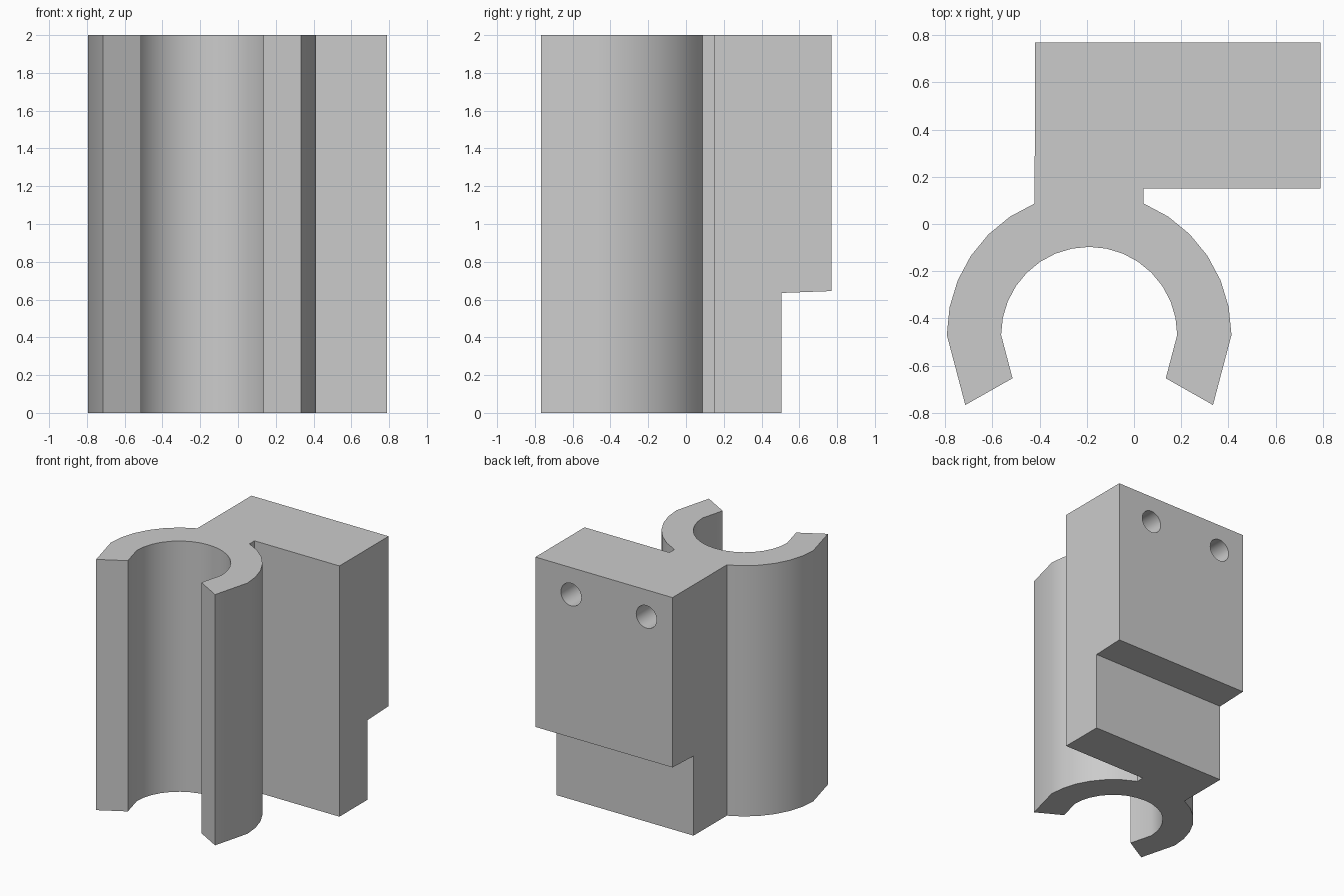
import bpy, bmesh, math
from mathutils import Matrix, Vector

cube = bpy.data.objects.get("Cube")
if cube:
    bpy.data.objects.remove(cube, do_unlink=True)

grey = bpy.data.materials.new("light grey")
grey.use_nodes = True
colour = (0.6, 0.6, 0.6, 1)
grey.diffuse_color = colour
grey.node_tree.nodes["Principled BSDF"].inputs["Base Color"].default_value = colour


def prism(name, points, vector):
    """Extrude a closed outline of 3D points along a vector."""
    bm = bmesh.new()
    face = bm.faces.new([bm.verts.new(p) for p in points])
    result = bmesh.ops.extrude_face_region(bm, geom=[face], use_keep_orig=True)
    moved = [v for v in result["geom"] if isinstance(v, bmesh.types.BMVert)]
    bmesh.ops.translate(bm, verts=moved, vec=Vector(vector))
    bmesh.ops.recalc_face_normals(bm, faces=bm.faces)
    return finish(name, bm)


def finish(name, bm):
    mesh = bpy.data.meshes.new(name)
    bm.to_mesh(mesh)
    bm.free()
    mesh.materials.append(grey)
    obj = bpy.data.objects.new(name, mesh)
    bpy.context.collection.objects.link(obj)
    return obj


def cut(target, cutter):
    cutter.hide_render = True
    mod = target.modifiers.new(cutter.name, "BOOLEAN")
    mod.operation = "DIFFERENCE"
    mod.solver = "EXACT"
    mod.object = cutter
    bpy.context.view_layer.objects.active = target
    bpy.ops.object.modifier_apply(modifier=mod.name)
    bpy.data.objects.remove(cutter, do_unlink=True)


HEIGHT = 2
CX, CY = -0.19, -0.47
OUTER, INNER = 0.603, 0.373
STEP = 11.25
LIP = 29.5


def ring(radius, degrees):
    a = math.radians(degrees)
    return (CX + radius * math.cos(a), CY + radius * math.sin(a), 0)


# Clip ring with flat lips, joined by a neck to the mounting block
outline = [ring(OUTER, -LIP)]
outline += [ring(OUTER, i * STEP) for i in range(7)]
outline += [(0.04, 0.15, 0), (0.79, 0.15, 0), (0.79, 0.77, 0), (-0.42, 0.77, 0)]
outline += [ring(OUTER, i * STEP) for i in range(10, 17)]
outline += [ring(OUTER, 180 + LIP), ring(INNER, 180 + LIP)]
outline += [ring(INNER, i * STEP) for i in range(16, -1, -1)]
outline += [ring(INNER, -LIP)]
bracket = prism("clip_bracket", outline, (0, 0, HEIGHT))

# Step across the lower back, with a slightly sloping ledge
step = [(-1, 0.505, -0.1), (-1, 0.505, 0.635), (-1, 0.77, 0.645),
        (-1, 0.9, 0.65), (-1, 0.9, -0.1)]
cut(bracket, prism("back_step_cutter", step, (2, 0, 0)))

# Two blind screw holes in the upper back
DEPTH = 0.4
for x in (CX, 0.475):
    bm = bmesh.new()
    place = Matrix.Translation((x, 0.77, 1.785)) @ Matrix.Rotation(math.pi / 2, 4, "X")
    bmesh.ops.create_cone(bm, cap_ends=True, segments=32, radius1=0.09,
                          radius2=0.09, depth=2 * DEPTH, matrix=place)
    cut(bracket, finish("screw_hole_cutter", bm))

# Smooth the curved walls and keep the corners crisp
bpy.ops.object.select_all(action="DESELECT")
bracket.select_set(True)
bpy.context.view_layer.objects.active = bracket
bpy.ops.object.shade_smooth_by_angle(angle=math.radians(30))
